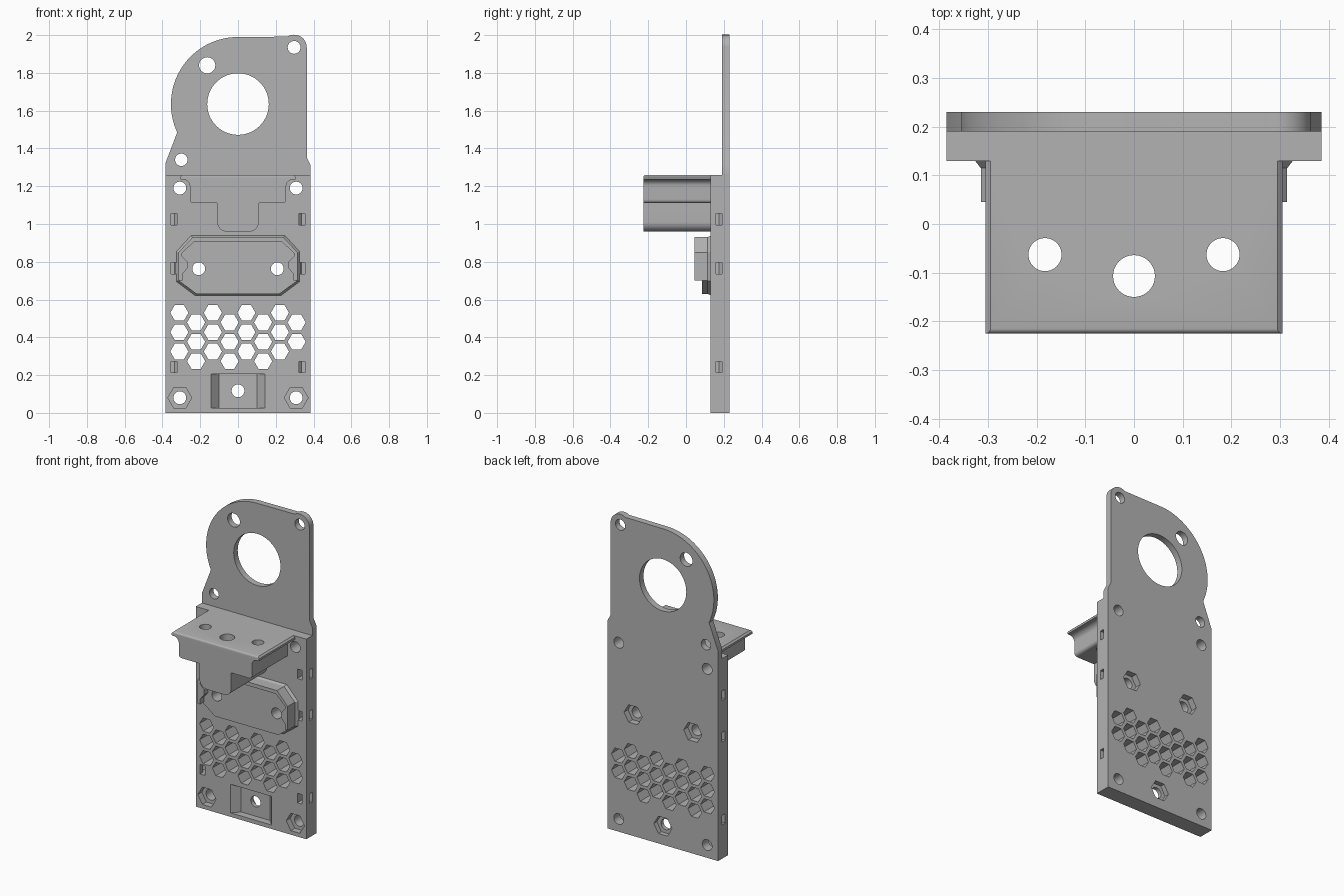
import bpy, bmesh
from math import sin, cos, radians, pi

if "Cube" in bpy.data.objects:
    bpy.data.objects.remove(bpy.data.objects["Cube"])

grey = bpy.data.materials.new("plain_grey")
grey.use_nodes = True
tone = (0.45, 0.45, 0.45, 1)
grey.diffuse_color = tone
grey.node_tree.nodes["Principled BSDF"].inputs["Base Color"].default_value = tone


def arc(cx, cy, r, a, b, n):
    return [(cx + r * cos(radians(a + (b - a) * i / n)),
             cy + r * sin(radians(a + (b - a) * i / n))) for i in range(n + 1)]


def ring(cx, cy, r, n=40):
    return arc(cx, cy, r, 0, 360, n)[:-1]


def mirrored(half):
    return half + [(-x, z) for x, z in reversed(half)]


def prism(bm, pts, lo, hi, axis="y"):
    """Extrude a 2D outline along y (outline in x,z) or z (outline in x,y)."""
    def place(p, t):
        return (p[0], t, p[1]) if axis == "y" else (p[0], p[1], t)
    a = [bm.verts.new(place(p, lo)) for p in pts]
    b = [bm.verts.new(place(p, hi)) for p in pts]
    faces = [bm.faces.new(a), bm.faces.new(b[::-1])]
    n = len(pts)
    for i in range(n):
        j = (i + 1) % n
        faces.append(bm.faces.new((a[j], a[i], b[i], b[j])))
    bmesh.ops.recalc_face_normals(bm, faces=faces)
    return a, b


def finish(bm, name):
    me = bpy.data.meshes.new(name)
    bm.to_mesh(me)
    bm.free()
    ob = bpy.data.objects.new(name, me)
    bpy.context.collection.objects.link(ob)
    me.materials.append(grey)
    return ob


def solid(name, pts, lo, hi, axis="y"):
    bm = bmesh.new()
    prism(bm, pts, lo, hi, axis)
    return finish(bm, name)


def activate(ob):
    bpy.ops.object.select_all(action="DESELECT")
    ob.select_set(True)
    bpy.context.view_layer.objects.active = ob


def combine(ob, other, operation="DIFFERENCE"):
    mod = ob.modifiers.new("combine", "BOOLEAN")
    mod.operation, mod.solver, mod.object = operation, "EXACT", other
    activate(ob)
    bpy.ops.object.modifier_apply(modifier=mod.name)


def rect(x, z0, z1):
    return [(-x, z0), (x, z0), (x, z1), (-x, z1)]


# Upper motor plate and thick lower plate
outline = [(0.385, 1.2), (0.385, 1.31), (0.365, 1.35)]
outline += arc(0.297, 1.935, 0.067, 0, 122, 12)
outline += arc(0, 1.635, 0.355, 90, 205, 40)
outline += [(-0.385, 1.32), (-0.385, 1.2)]
plate = solid("mounting_plate", rect(0.385, 0, 1.26), 0.13, 0.23)
upper = solid("upper_plate", outline, 0.19, 0.23)
combine(plate, upper, "UNION")
bpy.data.objects.remove(upper)

# Round screw holes and motor opening
bm = bmesh.new()
prism(bm, ring(0, 1.635, 0.163, 64), 0, 0.3)
holes = [(-0.163, 1.84, 0.043), (0.297, 1.935, 0.034), (-0.3, 1.34, 0.033), (0, 0.117, 0.034)]
for s in (-1, 1):
    holes += [(s * 0.308, z, 0.034) for z in (1.19, 0.08)] + [(s * 0.208, 0.763, 0.034)]
for x, z, r in holes:
    prism(bm, ring(x, z, r, 32), 0, 0.3)
hole_cutter = finish(bm, "hole_cutter")

# Hexagon vents, nut recesses, tie slots and the sloped pocket
bm = bmesh.new()
for col in range(8):
    for row in range(3):
        if (col, row) != (7, 2):
            x = (col - 3.5) * 0.0887
            z = 0.53 - row * 0.1025 - (col % 2) * 0.0512
            prism(bm, ring(x, z, 0.048, 6), 0, 0.3)
for s in (-1, 1):
    prism(bm, ring(s * 0.308, 0.08, 0.063, 6), 0.1, 0.17)
    prism(bm, ring(s * 0.208, 0.763, 0.063, 6), 0.19, 0.3)
    slot = [(0.322, 0.1), (0.355, 0.1), (0.355, 0.16), (0.4, 0.16), (0.4, 0.19), (0.335, 0.19), (0.322, 0.175)]
    for z in (1.025, 0.765, 0.243):
        prism(bm, [(s * x, y) for x, y in slot], z - 0.03, z + 0.03, "z")
prism(bm, ring(0, 0.117, 0.063, 6), 0.2, 0.3)
prism(bm, mirrored([(0.143, 0.1), (0.143, 0.13), (0.1, 0.175)]), 0.025, 0.205, "z")
recess_cutter = finish(bm, "recess_cutter")
combine(plate, hole_cutter)
combine(plate, recess_cutter)

# Connector housing: base, flared foot, raised rim open at the bottom
octagon = mirrored([(0.22, 0.63), (0.315, 0.70), (0.315, 0.85), (0.24, 0.93)])
housing = solid("connector_base", octagon, 0.085, 0.14)
combine(housing, hole_cutter)

bm = bmesh.new()
foot, tip = prism(bm, octagon, 0.135, 0.115)
for v in foot:
    v.co.x *= 1.05
    v.co.z = 0.78 + (v.co.z - 0.78) * 1.07
flare = finish(bm, "connector_foot")
combine(flare, hole_cutter)

outer = [(0.315, 0.70), (0.315, 0.85), (0.24, 0.93)]
inner = [(0.295, 0.70), (0.295, 0.735), (0.268, 0.765), (0.268, 0.80),
         (0.297, 0.83), (0.297, 0.845), (0.232, 0.907)]
rim_loop = mirrored(outer) + [(-x, z) for x, z in inner] + inner[::-1]
rim = solid("connector_rim", rim_loop, 0.045, 0.09)

# Shelf with a stepped cross-section and a rounded front lip
half = [(0.295, 1.26), (0.305, 1.25), (0.305, 1.237)]
half += arc(0.29, 1.2, 0.035, 90, 180, 8)
half += arc(0.235, 1.13, 0.02, 0, -90, 6) + [(0.11, 1.11)]
half += arc(0.06, 1.01, 0.05, 0, -90, 10)
bm = bmesh.new()
front, rear = prism(bm, mirrored(half), -0.225, 0.14)
lip = [e for e in bm.edges if all(v.co.y < 0 and v.co.z > 1.255 for v in e.verts)]
bmesh.ops.bevel(bm, geom=lip, offset=0.01, segments=4, profile=0.5, affect="EDGES")
shelf = finish(bm, "shelf")
bm = bmesh.new()
for x, y, r in ((-0.183, -0.063, 0.034), (0.183, -0.063, 0.034), (0, -0.107, 0.043)):
    prism(bm, ring(x, y, r), 0.9, 1.4, "z")
shelf_cutter = finish(bm, "shelf_cutter")
combine(shelf, shelf_cutter)

for cutter in (hole_cutter, recess_cutter, shelf_cutter):
    bpy.data.objects.remove(cutter)
for ob in (plate, housing, flare, rim, shelf):
    activate(ob)
    bpy.ops.object.shade_smooth_by_angle(angle=radians(30))
